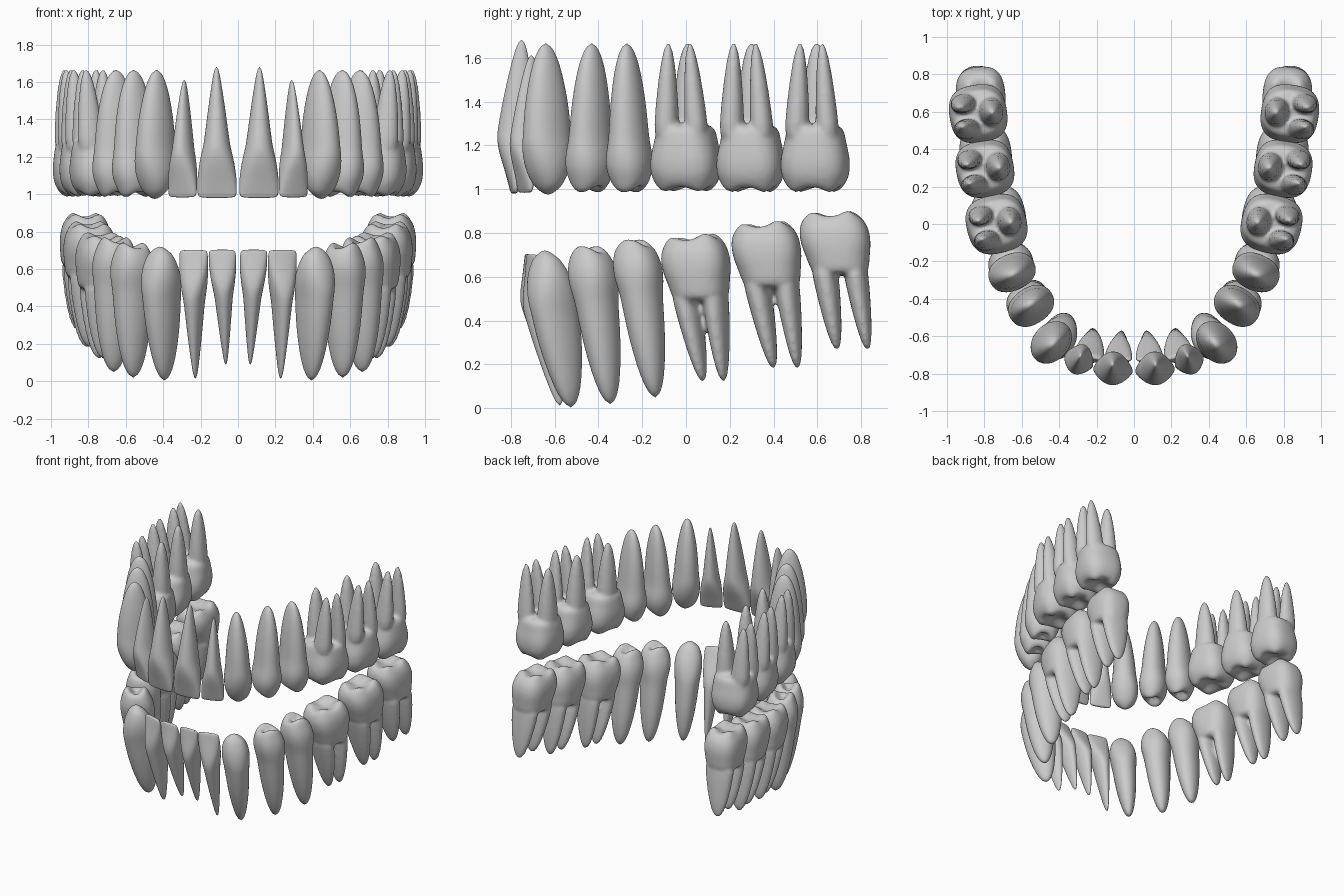
import bpy, bmesh
from math import sin, cos, pi, radians

if "Cube" in bpy.data.objects:
    bpy.data.objects.remove(bpy.data.objects["Cube"])

SEG = 24

# Chewing-surface shapes: (radius, height) steps, centre height, cusp count
CAPS = {
    "incisor": ([(.8, .6), (.5, 1)], 1, 0),
    "canine": ([(.85, .25), (.6, .58), (.3, .88)], 1, 0),
    "premolar": ([(.88, .5), (.66, 1), (.4, .6), (.2, .25)], .15, 2),
    "molar": ([(.9, .6), (.72, 1), (.45, .5), (.2, .1)], 0, 4),
}
# Cusp height, squareness, then (fraction of length, width, depth) rows to the root
BODY = {
    "incisor": (.006, 2.5, [(.012, .94, .15), (.04, 1, .23), (.15, 1, .5), (.27, .88, .86),
                (.36, .74, 1), (.41, .66, .98), (.55, .54, .85), (.72, .39, .64),
                (.88, .23, .4), (.97, .12, .2)]),
    "canine": (.05, 2.2, [(.075, .72, .5), (.15, .95, .75), (.25, 1, .93), (.34, .93, 1),
               (.4, .86, .97), (.55, .8, .92), (.72, .66, .76), (.87, .47, .54), (.96, .26, .3)]),
    "premolar": (.065, 2.3, [(.095, .84, .8), (.16, .98, .95), (.24, 1, 1), (.32, .91, .97),
                 (.38, .84, .92), (.55, .77, .86), (.72, .64, .73), (.87, .46, .54), (.96, .26, .3)]),
    "molar": (.055, 2.8, [(.085, .88, .84), (.14, .99, .96), (.24, 1, 1), (.33, .9, .96),
              (.4, .85, .92), (.46, .77, .86)]),
}
ROOT = [(0, 1), (.3, .88), (.6, .7), (.84, .47), (.96, .24)]


def oval(wu, wv, n):
    """Superellipse cross-section."""
    pts = []
    for i in range(SEG):
        a = 2 * pi * i / SEG
        c, s = cos(a), sin(a)
        pts.append((a, wu * abs(c) ** (2 / n) * (1 if c > 0 else -1),
                    wv * abs(s) ** (2 / n) * (1 if s > 0 else -1)))
    return pts


def loft(bm, start, rings, end):
    """Skin a stack of rings, closed with a point at both ends."""
    rows = [[bm.verts.new(p) for p in r] for r in rings]
    a, b = bm.verts.new(start), bm.verts.new(end)
    for i in range(SEG):
        j = (i + 1) % SEG
        bm.faces.new((a, rows[0][i], rows[0][j]))
        bm.faces.new((b, rows[-1][j], rows[-1][i]))
        for p, q in zip(rows, rows[1:]):
            bm.faces.new((p[i], q[i], q[j], p[j]))


def tooth(name, kind, x, y, angle, wu, wv, ztop, ztip, lean=(0, 0), slope=0, roots=()):
    """One tooth and its mirror twin; u runs along the arch, v points outward."""
    cph, sph = cos(radians(angle)), sin(radians(angle))
    length = ztip - ztop

    def place(u, v, f):
        return (x + v * cph - u * sph + lean[0] * f,
                y + v * sph + u * cph + lean[1] * f,
                ztop + length * f + slope * u * max(0, 1 - f * 1.5))

    cusp, n, rows = BODY[kind]
    steps, mid, k = CAPS[kind]
    f0, u0, v0 = rows[0]
    h = cusp / abs(length)
    bm = bmesh.new()
    rings = []
    # chewing surface
    for r, ht in reversed(steps):
        rings.append([place(u, v, f0 - h * ht * ((.72 - .28 * cos(k * a)) if k else 1))
                      for a, u, v in oval(wu * u0 * r, wv * v0 * r, n)])
    # crown and root or trunk
    for f, a, b in rows:
        m = n if f < .3 else (2.5 if kind == "molar" else 2.1)
        rings.append([place(u, v, f) for _, u, v in oval(wu * a, wv * b, m)])
    end = .46 if kind == "molar" else 1
    loft(bm, place(0, 0, f0 - h * mid), rings, place(0, 0, end))
    # separate molar roots
    for su, sv, ru, rv, tu, tv in roots:
        rr = []
        for g, s in ROOT:
            f = .36 + .64 * g
            cu, cv = su + (tu - su) * g, sv + (tv - sv) * g
            rr.append([place(cu + u, cv + v, f) for _, u, v in oval(ru * s, rv * s, 2.1)])
        loft(bm, place(su, sv, .36), rr, place(tu, tv, 1))
    bmesh.ops.recalc_face_normals(bm, faces=bm.faces)
    me = bpy.data.meshes.new(name)
    bm.to_mesh(me)
    bm.free()
    me.polygons.foreach_set("use_smooth", [True] * len(me.polygons))
    ob = bpy.data.objects.new(name, me)
    bpy.context.collection.objects.link(ob)
    sub = ob.modifiers.new("round", "SUBSURF")
    sub.levels = sub.render_levels = 1
    if roots:
        rm = ob.modifiers.new("fuse_roots", "REMESH")
        rm.mode = "VOXEL"
        rm.voxel_size = .0125
        rm.use_smooth_shade = True
        sm = ob.modifiers.new("soften", "SMOOTH")
        sm.factor, sm.iterations = .5, 4
    mi = ob.modifiers.new("other_side", "MIRROR")
    mi.use_mirror_merge = False


# Upper teeth
tooth("upper_central_incisor", "incisor", .112, -.785, -86, .107, .092, .978, 1.685, (.003, .035))
tooth("upper_lateral_incisor", "incisor", .297, -.735, -68, .082, .085, .982, 1.615, (-.01, .03))
tooth("upper_canine", "canine", .445, -.63, -48, .1, .128, .972, 1.67, (-.01, -.01))
tooth("upper_first_premolar", "premolar", .548, -.44, -34, .1, .132, .975, 1.67, (.01, .01))
tooth("upper_second_premolar", "premolar", .652, -.255, -24, .1, .132, .975, 1.67, (0, -.015))


def upper_roots(tip):
    # two outer roots and one palatal root
    return [(-.075, .068, .06, .078, tip - .05, .095),
            (.07, .068, .056, .074, tip + .05, .09),
            (0, -.07, .085, .072, tip, -.075)]


tooth("upper_first_molar", "molar", .735, .0, -14, .16, .165, .972, 1.675, roots=upper_roots(-.01))
tooth("upper_second_molar", "molar", .797, .295, -11, .155, .158, .97, 1.675, roots=upper_roots(-.01))
tooth("upper_third_molar", "molar", .833, .59, -9, .158, .158, .97, 1.675, roots=upper_roots(-.005))

# Lower teeth
tooth("lower_central_incisor", "incisor", .085, -.725, -88, .074, .082, .705, .085, (-.02, .14))
tooth("lower_lateral_incisor", "incisor", .238, -.705, -74, .08, .088, .705, .01, (-.01, .13))
tooth("lower_canine", "canine", .418, -.645, -52, .1, .125, .725, .0, (-.025, .12))
tooth("lower_first_premolar", "premolar", .565, -.445, -32, .108, .122, .755, .015, (-.005, .1))
tooth("lower_second_premolar", "premolar", .655, -.24, -22, .11, .124, .785, .045, (.01, .1))


def lower_roots(spread):
    # front and back plate-like roots
    return [(-.07, 0, .064, .125, -spread, 0), (.07, 0, .06, .12, spread, 0)]


tooth("lower_first_molar", "molar", .72, .025, -14, .155, .145, .805, .115, (.01, .1), .13, lower_roots(.048))
tooth("lower_second_molar", "molar", .79, .345, -8, .158, .142, .865, .175, (.01, .11), .1, lower_roots(.055))
tooth("lower_third_molar", "molar", .812, .66, -5, .162, .135, .91, .26, (.03, .1), .04, lower_roots(.07))
